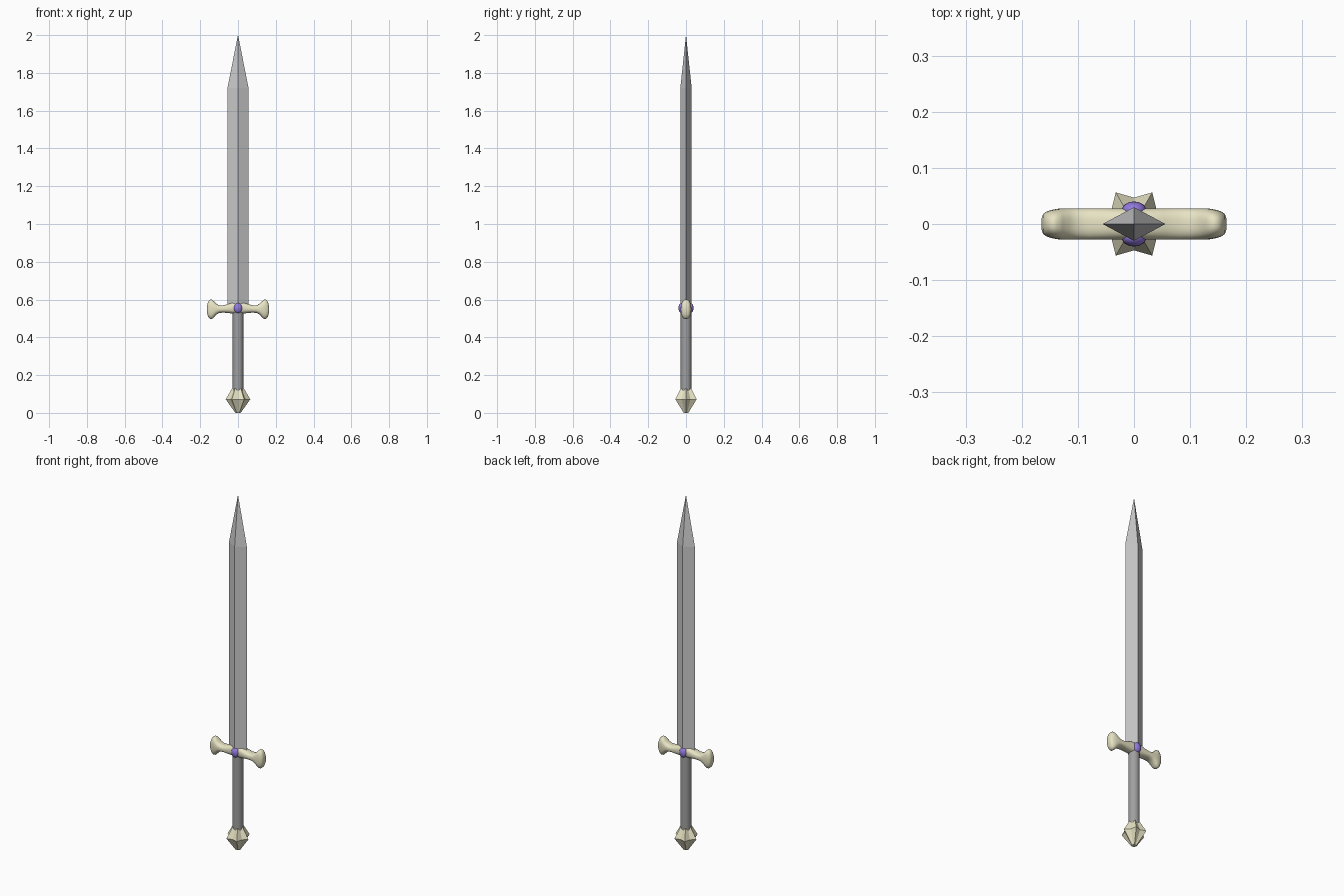
import bpy, bmesh
from math import cos, sin, pi, radians, copysign

if "Cube" in bpy.data.objects:
    bpy.data.objects.remove(bpy.data.objects["Cube"])


def material(name, rgb):
    m = bpy.data.materials.new(name)
    m.diffuse_color = (*rgb, 1)
    m.use_nodes = True
    m.node_tree.nodes["Principled BSDF"].inputs["Base Color"].default_value = m.diffuse_color
    return m


def loft(name, rings, mat=None, smooth=None):
    """Skin a list of equal-length vertex rings and cap both ends."""
    bm = bmesh.new()
    loops = [[bm.verts.new(p) for p in ring] for ring in rings]
    n = len(loops[0])
    for a, b in zip(loops, loops[1:]):
        for i in range(n):
            j = (i + 1) % n
            bm.faces.new((a[i], a[j], b[j], b[i]))
    bm.faces.new(loops[0])
    bm.faces.new(loops[-1])
    bmesh.ops.remove_doubles(bm, verts=bm.verts, dist=1e-5)
    bmesh.ops.recalc_face_normals(bm, faces=bm.faces)
    me = bpy.data.meshes.new(name)
    bm.to_mesh(me)
    bm.free()
    ob = bpy.data.objects.new(name, me)
    bpy.context.collection.objects.link(ob)
    if mat:
        me.materials.append(mat)
    if smooth:
        shade(ob, smooth)
    return ob


def shade(ob, angle):
    bpy.ops.object.select_all(action='DESELECT')
    ob.select_set(True)
    bpy.context.view_layer.objects.active = ob
    bpy.ops.object.shade_smooth_by_angle(angle=radians(angle))


gold = material("pale_gold", (0.80, 0.77, 0.55))
violet = material("violet", (0.30, 0.20, 0.75))
dark = material("dark_grey", (0.35, 0.35, 0.35))


# Blade: diamond section tapering to a point
def diamond(z, s):
    return [(0.056 * s, 0, z), (0, 0.03 * s, z), (-0.056 * s, 0, z), (0, -0.03 * s, z)]


loft("blade", [diamond(0.55, 1), diamond(1.72, 1), diamond(2.0, 0.004)])

# Grip: plain round handle
loft("grip", [[(0.028 * cos(2 * pi * i / 32), 0.028 * sin(2 * pi * i / 32), z)
               for i in range(32)] for z in (0.07, 0.55)], dark, 40)


# Pommel: six-pointed star swelling in the middle
def star(z, outer, inner):
    return [((inner if i % 2 else outer) * cos(i * pi / 6),
             (inner if i % 2 else outer) * sin(i * pi / 6), z) for i in range(12)]


loft("pommel", [star(0, 0.014, 0.011), star(0.072, 0.065, 0.047), star(0.13, 0.031, 0.021)], gold)

# Crossguard: rounded bar with flared ends, as (x, bottom z, top z, half depth)
half = [(0, .526, .586, .028), (.03, .526, .584, .028), (.055, .529, .575, .028),
        (.08, .531, .569, .028), (.10, .529, .570, .028), (.115, .520, .578, .028),
        (.127, .507, .590, .028), (.137, .498, .599, .027), (.147, .497, .600, .025),
        (.156, .505, .592, .022), (.162, .520, .577, .018), (.165, .540, .558, .009)]
sections = [(-x, a, b, d) for x, a, b, d in half[:0:-1]] + half


def oval(x, lo, hi, depth, n=32):
    pts = []
    for i in range(n):
        c, s = cos(2 * pi * i / n), sin(2 * pi * i / n)
        pts.append((x, depth * copysign(abs(c) ** 0.8, c),
                    (lo + hi) / 2 + (hi - lo) / 2 * copysign(abs(s) ** 0.8, s)))
    return pts


loft("crossguard", [oval(*s) for s in sections], gold, 60)

# Gems: one on each face of the guard
for side, y in (("front", -0.024), ("back", 0.024)):
    bpy.ops.mesh.primitive_uv_sphere_add(segments=24, ring_count=12, radius=1, location=(0, y, 0.555))
    gem = bpy.context.object
    gem.name = side + "_gem"
    gem.scale = (0.022, 0.016, 0.027)
    gem.data.materials.append(violet)
    shade(gem, 60)
